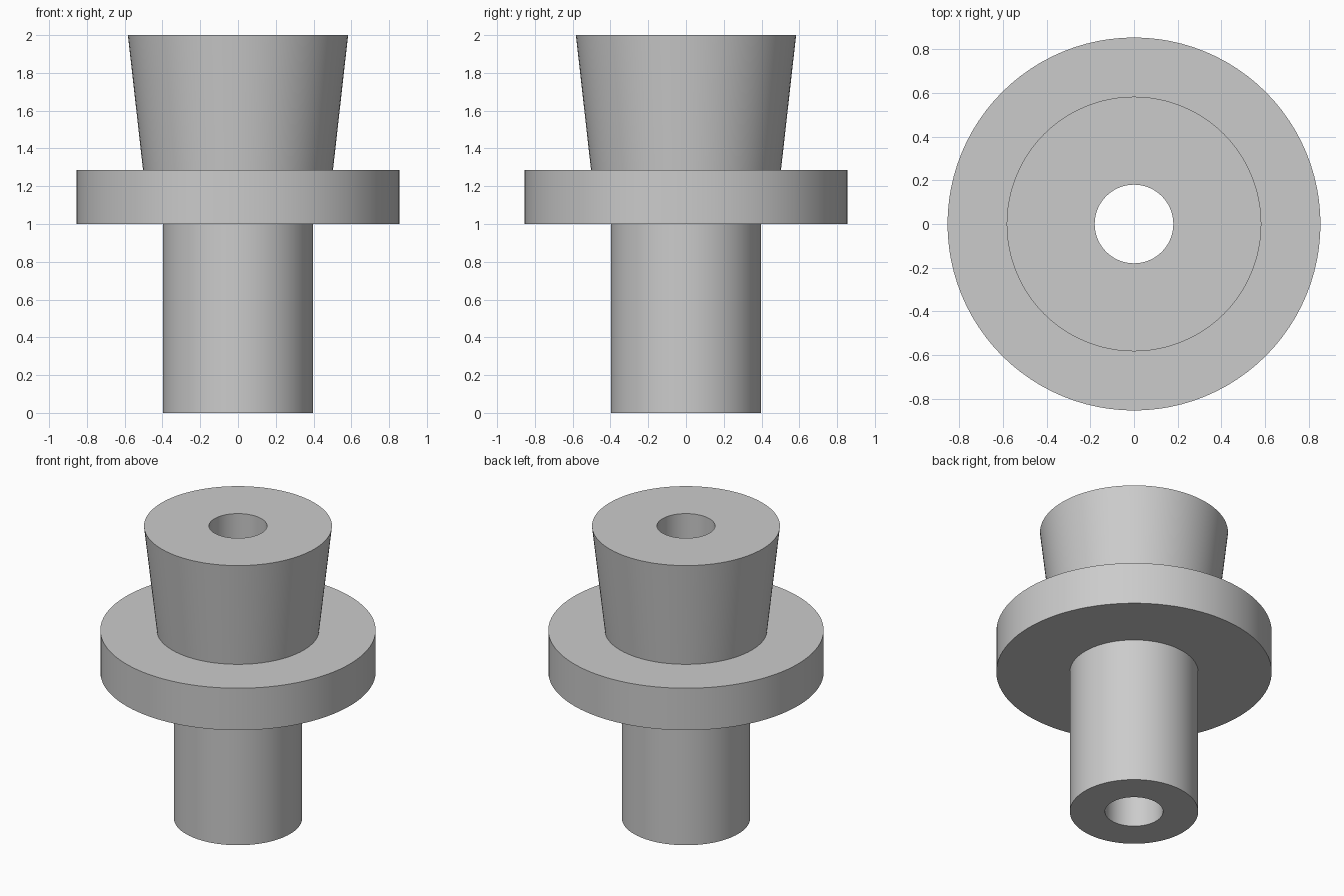
import bpy, bmesh, math

if "Cube" in bpy.data.objects:
    bpy.data.objects.remove(bpy.data.objects["Cube"])

SIDES = 96

# Closed (radius, height) cross-section: bore, tapered head, flange, shaft
PROFILE = [
    (0.18, 0.0), (0.398, 0.0),      # shaft foot
    (0.398, 1.0), (0.854, 1.0),     # flange underside
    (0.854, 1.287), (0.503, 1.287), # flange top
    (0.583, 2.0), (0.18, 2.0),      # flared head and bore rim
]


def lathe(name, profile, sides):
    """Revolve a closed cross-section around the z axis."""
    bm = bmesh.new()
    rings = []
    for i in range(sides):
        a = 2 * math.pi * i / sides
        rings.append([bm.verts.new((r * math.cos(a), r * math.sin(a), z))
                      for r, z in profile])
    n = len(profile)
    for i in range(sides):
        a, b = rings[i], rings[(i + 1) % sides]
        for j in range(n):
            k = (j + 1) % n
            bm.faces.new((a[j], b[j], b[k], a[k]))
    bmesh.ops.recalc_face_normals(bm, faces=bm.faces)
    mesh = bpy.data.meshes.new(name)
    bm.to_mesh(mesh)
    bm.free()
    obj = bpy.data.objects.new(name, mesh)
    bpy.context.collection.objects.link(obj)
    return obj


# Flanged bushing with a straight through bore
bushing = lathe("flanged_bushing", PROFILE, SIDES)
bpy.context.view_layer.objects.active = bushing
bushing.select_set(True)
bpy.ops.object.shade_smooth_by_angle(angle=math.radians(30))
